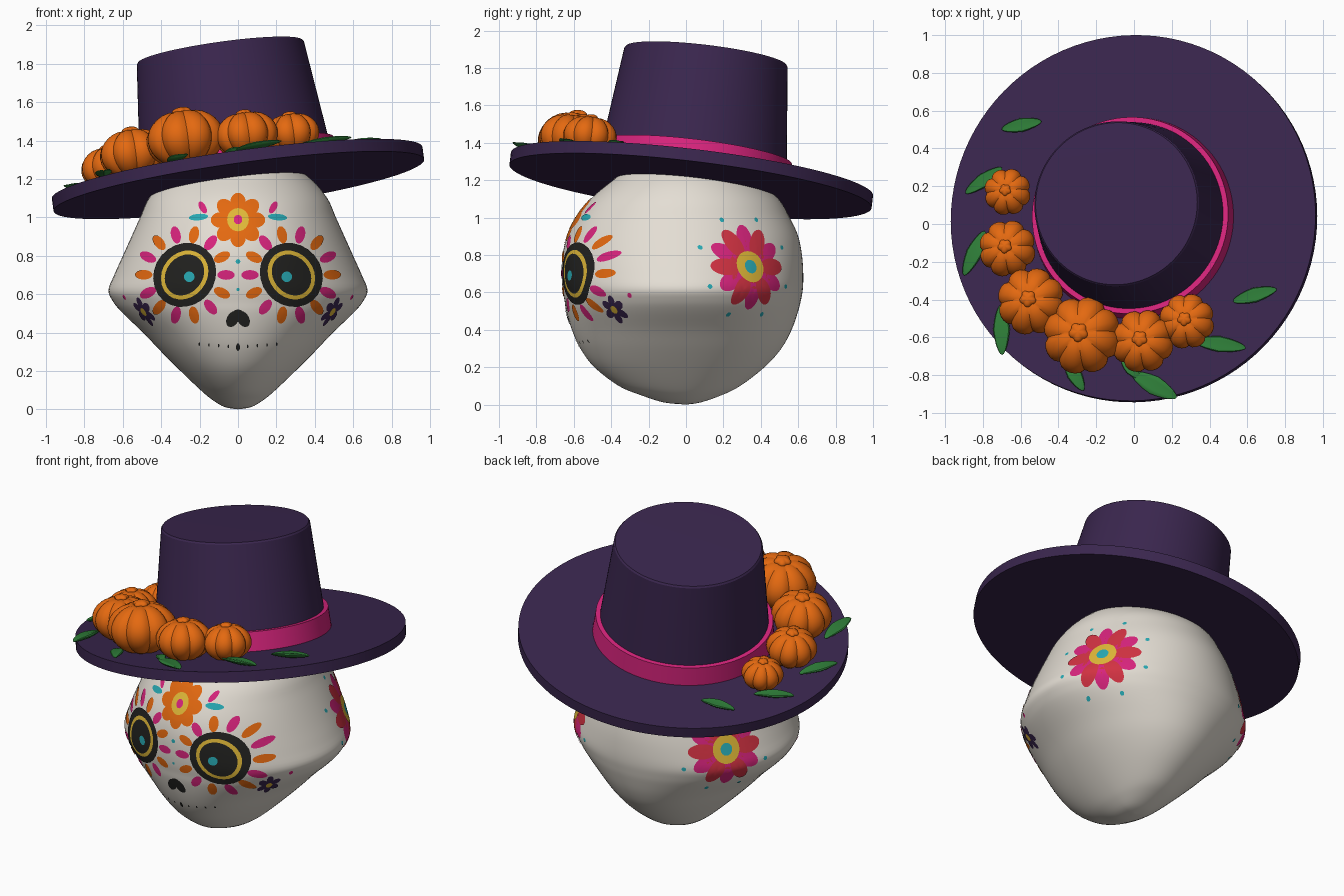
import bpy, bmesh, math
from mathutils import Matrix, Vector
from mathutils.bvhtree import BVHTree

if "Cube" in bpy.data.objects:
    bpy.data.objects.remove(bpy.data.objects["Cube"])

PI = math.pi


def material(name, rgb):
    m = bpy.data.materials.new(name)
    lin = [((c / 255 + 0.055) / 1.055) ** 2.4 for c in rgb]
    m.diffuse_color = (*lin, 1)
    m.use_nodes = True
    m.node_tree.nodes["Principled BSDF"].inputs["Base Color"].default_value = m.diffuse_color
    return m


MATS = {n: material(n, c) for n, c in {
    "bone": (228, 222, 212), "black": (34, 34, 32), "purple": (58, 38, 78),
    "magenta": (216, 36, 125), "red": (210, 50, 66), "orange": (228, 105, 16),
    "yellow": (224, 184, 56), "teal": (40, 170, 180), "green": (46, 125, 56)}.items()}


def finish(bm, name, mat, matrix=Matrix(), angle=40):
    me = bpy.data.meshes.new(name)
    bm.transform(matrix)
    bm.to_mesh(me)
    bm.free()
    me.materials.append(MATS[mat])
    ob = bpy.data.objects.new(name, me)
    bpy.context.collection.objects.link(ob)
    bpy.ops.object.select_all(action='DESELECT')
    ob.select_set(True)
    bpy.context.view_layer.objects.active = ob
    bpy.ops.object.shade_smooth_by_angle(angle=math.radians(angle))
    return ob


def loft(rings):
    """Skin a list of equal-length point rings."""
    bm = bmesh.new()
    vs = [[bm.verts.new(p) for p in r] for r in rings]
    n = len(vs[0])
    for a, b in zip(vs, vs[1:]):
        for i in range(n):
            j = (i + 1) % n
            bm.faces.new((a[i], a[j], b[j], b[i]))
    bmesh.ops.remove_doubles(bm, verts=bm.verts, dist=1e-5)
    bmesh.ops.recalc_face_normals(bm, faces=bm.faces)
    return bm


def circle(r, z, n=96):
    return [(r * math.cos(2 * PI * i / n), r * math.sin(2 * PI * i / n), z) for i in range(n)]


# Head: height, half width, front depth, back depth
PROFILE = [(0, 0, 0, 0), (.012, .07, .12, .08), (.05, .135, .24, .19), (.1, .195, .36, .29),
           (.2, .30, .49, .42), (.3, .40, .565, .51), (.4, .495, .61, .565), (.5, .60, .64, .60),
           (.56, .65, .65, .615), (.62, .675, .66, .625), (.7, .645, .665, .627),
           (.8, .60, .66, .62), (.9, .555, .635, .60), (1.0, .51, .585, .555),
           (1.1, .465, .51, .495), (1.2, .38, .39, .38), (1.28, .25, .27, .26), (1.33, 0, 0, 0)]


def catmull(p, i, t):
    a, b, c, d = (p[min(max(i + k, 0), len(p) - 1)] for k in (-1, 0, 1, 2))
    return [max(0, .5 * (2 * B + (C - A) * t + (2 * A - 5 * B + 4 * C - D) * t * t
                         + (3 * B - A - 3 * C + D) * t ** 3)) for A, B, C, D in zip(a, b, c, d)]


rows = [catmull(PROFILE, i, k / 4) for i in range(len(PROFILE) - 1) for k in range(4)]
rows.append(PROFILE[-1])
head_bm = loft([[(x * w, y * (f if y < 0 else b), z) for x, y, _ in circle(1, 0)]
                for z, w, f, b in rows])
tree = BVHTree.FromBMesh(head_bm)
finish(head_bm, "head", "bone", angle=60)

# Painted decoration: thin patches laid on the head
patches = {}


def paint(part, mat, u, z, ru, rz, rot=0, layer=0, turn=0, side=1):
    """Ellipse projected on the head from a horizontal direction, mirrored by side."""
    bm = patches.setdefault((part, mat), bmesh.new())
    phi = math.radians(turn) * side
    n = Vector((math.sin(phi), -math.cos(phi), 0))
    across = Vector((math.cos(phi), math.sin(phi), 0))
    rot, u = rot * side, u * side

    def put(r, t):
        a, b = r * ru * math.cos(t), r * rz * math.sin(t)
        p = across * (u + a * math.cos(rot) - b * math.sin(rot))
        p.z = z + a * math.sin(rot) + b * math.cos(rot)
        hit, nor, _, _ = tree.ray_cast(p + n * 2, -n)
        if hit is None:
            hit, nor, _, _ = tree.find_nearest(p + n * .6)
        return bm.verts.new(hit + nor * (.003 + .0015 * layer))

    segs, rings = 24, max(2, math.ceil(max(ru, rz) / .03))
    prev, centre = None, put(0, 0)
    for k in range(1, rings + 1):
        cur = [put(k / rings, 2 * PI * i / segs) for i in range(segs)]
        for i in range(segs):
            j = (i + 1) % segs
            bm.faces.new((prev[i], cur[i], cur[j], prev[j]) if prev else (centre, cur[i], cur[j]))
        prev = cur


def petals(part, mats, count, u, z, dist, length, width, start=0, **kw):
    for k in range(count):
        a = start + 2 * PI * k / count
        paint(part, mats[k % len(mats)], u + dist * math.cos(a), z + dist * math.sin(a),
              length, width, a, layer=k % len(mats), **kw)


for s in (-1, 1):
    # Eye sockets with ring, pupil and petal fringe
    for i, (mat, a, b) in enumerate([("black", .172, .156), ("yellow", .134, .114),
                                     ("black", .113, .093)]):
        paint("eye", mat, .275, .70, a, b, math.radians(130), layer=i + 2 + i * .01, side=s)
    paint("eye", "teal", .25, .69, .027, .027, layer=5, side=s)
    petals("eye_petals", ("magenta", "orange"), 14, .275, .70, .213, .045, .025,
           start=PI, side=s)
    # Forehead leaves and buds
    paint("brow_leaf", "teal", .205, 1.0, .05, .017, math.radians(-5), side=s)
    paint("brow_bud", "magenta", .183, 1.05, .034, .017, math.radians(60), side=s)
    # Cheek flowers
    petals("cheek_flower", ("purple",), 6, 0, .51, .044, .03, .021, start=PI / 2,
           turn=52, side=s)
    paint("cheek_flower", "purple", 0, .51, .035, .035, layer=1, turn=52, side=s)
    paint("cheek_flower", "yellow", 0, .51, .02, .02, layer=2, turn=52, side=s)
    paint("cheek_dot", "magenta", 0, .585, .013, .013, turn=63, side=s)
    # Large flowers at the back of each side
    paint("side_flower", "red", 0, .735, .14, .14, layer=0, turn=123, side=s)
    petals("side_flower", ("magenta", "red"), 12, 0, .735, .145, .08, .045,
           start=PI / 2, turn=123, side=s)
    paint("side_flower", "yellow", 0, .735, .083, .083, layer=3, turn=123, side=s)
    paint("side_flower", "teal", 0, .735, .036, .036, layer=4, turn=123, side=s)
    petals("side_dots", ("teal",), 8, 0, .735, .272, .012, .012, start=PI / 8,
           turn=123, side=s)
    # Nose halves and mouth stitches
    paint("nose", "black", .027, .472, .045, .03, math.radians(-60), layer=1, side=s)
    for k in range(1, 5):
        paint("mouth", "black", .05 * k, .325 + .004 * k, .004, .009, side=s)
paint("nose", "black", 0, .49, .035, .03)
paint("mouth", "black", 0, .325, .01, .02)
# Forehead flower
petals("forehead_flower", ("orange",), 8, 0, .985, .088, .053, .041, start=PI / 2)
paint("forehead_flower", "orange", 0, .985, .09, .09, layer=1)
paint("forehead_flower", "yellow", 0, .985, .056, .06, layer=2)
paint("forehead_flower", "magenta", 0, .985, .022, .024, layer=3)
paint("brow_dot", "teal", 0, .77, .012, .012)
paint("brow_dot", "teal", 0, .625, .008, .008)
for (part, mat), bm in patches.items():
    finish(bm, part + "_" + mat, mat, angle=60)

# Hat, tilted back and to one side
TILT = Vector((-.14, .12, 1)).to_track_quat('Z', 'Y').to_matrix().to_4x4()
HAT = Matrix.Translation((0, .028, 1.2)) @ TILT


def lathe(name, mat, prof):
    finish(loft([circle(r, z) for r, z in prof]), name, mat, HAT, 30)


lathe("hat_brim", "purple", [(0, -.033), (.975, -.033), (.975, .033), (0, .033)])
lathe("hat_crown", "purple", [(.51, .03), (.44, .665), (.432, .675), (0, .68)])
lathe("hat_band", "magenta", [(.50, .03), (.537, .03), (.524, .15), (.49, .15)])


def on_brim(x, y, h):
    return Matrix.Translation((x, y, 1.2 + .14 * x - .12 * (y - .028) + h)) @ TILT


def ribbed(bm, r, lobes, depth, squash, lift=0, dimple=0):
    """Ribbed, squashed ball."""
    new = bmesh.ops.create_uvsphere(bm, u_segments=lobes * 6, v_segments=16, radius=1)["verts"]
    for v in new:
        rho = math.hypot(v.co.x, v.co.y)
        rib = abs(math.sin(math.atan2(v.co.y, v.co.x) * lobes / 2)) ** .6
        f = r * (1 - depth + depth * rib)
        z = v.co.z * squash * (1 - .06 * (1 - rib) * rho)
        if v.co.z > 0:
            z -= dimple * math.exp(-(rho / .3) ** 2)
        v.co = (v.co.x * f, v.co.y * f, z * r + lift)


# Round ribbed blossoms with a small bud on top
for x, y, r in [(-.67, .17, .125), (-.67, -.13, .152), (-.545, -.41, .18),
                (-.275, -.59, .208), (.045, -.62, .168), (.28, -.515, .148)]:
    bm = bmesh.new()
    ribbed(bm, r, 8, .12, .75, dimple=.1)
    ribbed(bm, r * .25, 5, .3, .5, lift=r * .68)
    finish(bm, "blossom", "orange", on_brim(x, y, .02 + .74 * r))

# Leaves: outer tip, inner tip, width
for x1, y1, x2, y2, w in [(-.68, .59, -.51, .455, .075), (-.91, .26, -.68, .2, .075),
                          (-.97, -.19, -.72, -.12, .085), (-.80, -.65, -.6, -.47, .09),
                          (-.35, -.89, -.28, -.70, .08), (-.02, -.84, -.01, -.7, .06),
                          (.135, -.99, .08, -.72, .1), (.53, -.755, .38, -.52, .085),
                          (.54, -.31, .74, -.445, .08)]:
    bm = bmesh.new()
    bmesh.ops.create_uvsphere(bm, u_segments=12, v_segments=10, radius=1,
                              matrix=Matrix.Rotation(PI / 2, 4, 'Y'))
    L = math.hypot(x2 - x1, y2 - y1)
    for v in bm.verts:
        taper = 1 - .25 * abs(v.co.x)
        fold = .012 * abs(v.co.y)
        v.co = (v.co.x * L / 2, v.co.y * w / 2 * taper, v.co.z * .016 * taper + fold)
    spin = Matrix.Rotation(math.atan2(y2 - y1, x2 - x1), 4, 'Z')
    finish(bm, "leaf", "green", on_brim((x1 + x2) / 2, (y1 + y2) / 2, .052) @ spin)
